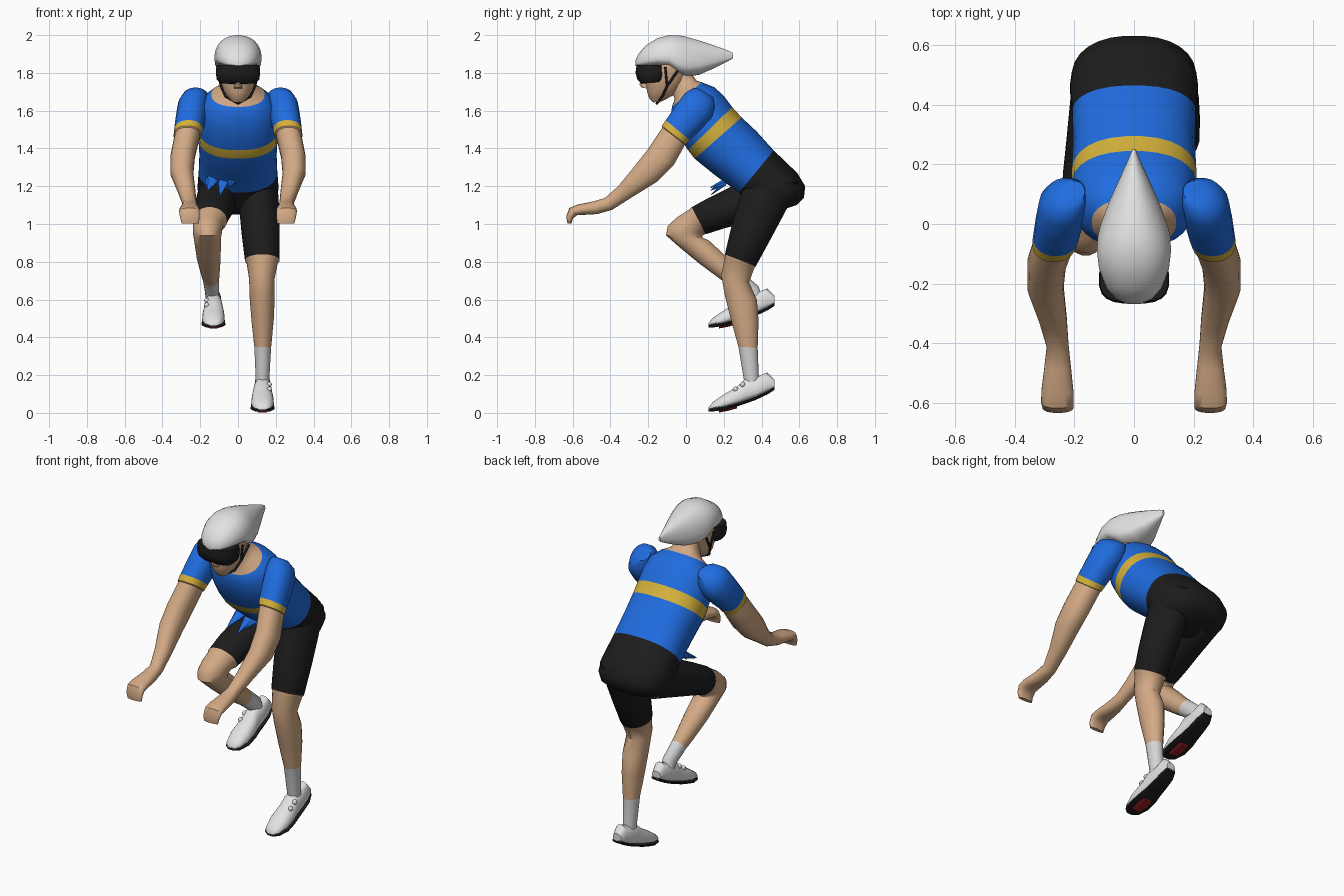
import bpy, bmesh, math


def material(name, r, g, b):
    m = bpy.data.materials.new(name)
    m.diffuse_color = (r, g, b, 1)
    return m


BLUE = material("blue jersey", .014, .15, .74)
YELLOW = material("yellow trim", .66, .44, .045)
BLACK = material("black cloth", .012, .012, .012)
SKIN = material("skin", .65, .40, .235)
WHITE = material("white shell", .76, .76, .76)
SOCK = material("sock grey", .66, .66, .67)
RED = material("red cleat", .3, .012, .016)


def finish(ob, angle=42):
    bpy.ops.object.select_all(action='DESELECT')
    ob.select_set(True)
    bpy.context.view_layer.objects.active = ob
    bpy.ops.object.shade_smooth_by_angle(angle=math.radians(angle))
    return ob


def loft(name, parts, n=20, mid=.5, power=1.0, side=1, dz=0, angle=42):
    """parts: (material, sections); section = x, half width, y1, z1, y2, z2.
    Each ring is an oval whose depth runs from point 1 to point 2."""
    bm = bmesh.new()
    mats = [p[0] for p in parts]
    rings, slots = [], []
    for k, (_, sections) in enumerate(parts):
        for x, w, y1, z1, y2, z2 in sections:
            ring = []
            for i in range(n):
                a = 2 * math.pi * (i + .5) / n
                c, s = math.cos(a), math.sin(a)
                c = math.copysign(abs(c) ** power, c)
                s = math.copysign(abs(s) ** power, s)
                t = mid + c * (mid if c < 0 else 1 - mid)
                ring.append(bm.verts.new((side * (x + s * w), y1 + (y2 - y1) * t,
                                          z1 + (z2 - z1) * t + dz)))
            rings.append(ring)
            slots.append(k)
    # a segment takes the colour of the ring that ends it
    for j in range(len(rings) - 1):
        for i in range(n):
            f = bm.faces.new((rings[j][i], rings[j][(i + 1) % n],
                              rings[j + 1][(i + 1) % n], rings[j + 1][i]))
            f.material_index = slots[j + 1]
    bm.faces.new(rings[0]).material_index = slots[0]
    bm.faces.new(rings[-1]).material_index = slots[-1]
    bmesh.ops.recalc_face_normals(bm, faces=bm.faces)
    me = bpy.data.meshes.new(name)
    bm.to_mesh(me)
    bm.free()
    for m in mats:
        me.materials.append(m)
    ob = bpy.data.objects.new(name, me)
    bpy.context.collection.objects.link(ob)
    return finish(ob, angle)


def tube(name, points, radius, mat):
    cu = bpy.data.curves.new(name, 'CURVE')
    cu.dimensions = '3D'
    cu.bevel_depth = radius
    cu.bevel_resolution = 1
    sp = cu.splines.new('POLY')
    sp.points.add(len(points) - 1)
    for p, co in zip(sp.points, points):
        p.co = (*co, 1)
    cu.materials.append(mat)
    bpy.context.collection.objects.link(bpy.data.objects.new(name, cu))


# Torso: pelvis, jersey with chest band, neckline
loft("torso", [
    (BLACK, [(0, .12, .43, 1.05, .585, 1.10), (0, .185, .38, 1.06, .625, 1.14),
             (0, .21, .345, 1.09, .632, 1.20), (0, .215, .32, 1.12, .59, 1.27),
             (0, .208, .28, 1.165, .465, 1.39)]),
    (BLUE, [(0, .205, .15, 1.26, .375, 1.49), (0, .21, .045, 1.345, .295, 1.565)]),
    (YELLOW, [(0, .211, .01, 1.39, .245, 1.62)]),
    (BLUE, [(0, .207, -.04, 1.47, .20, 1.68), (0, .19, -.08, 1.57, .15, 1.725),
            (0, .142, -.075, 1.62, .085, 1.75)]),
    (SKIN, [(0, .095, -.06, 1.66, .055, 1.76), (0, .066, -.075, 1.70, .035, 1.79),
            (0, .065, -.10, 1.75, .02, 1.83)])], n=28, power=.88)

# Jersey points hanging over the raised thigh
for x, w, tip in ((-.14, .035, 1.175), (-.075, .03, 1.15), (-.03, .025, 1.19)):
    loft("jersey_point", [(BLUE, [(x, w, .21, 1.20, .23, 1.26),
                                  (x - .02, .003, .13, tip, .135, tip + .01)])], n=6)

# Extended leg
loft("extended_leg", [
    (BLACK, [(.11, .10, .31, 1.22, .60, 1.22), (.112, .107, .267, 1.09, .535, 1.08),
             (.12, .102, .235, .97, .455, .93), (.128, .092, .205, .84, .37, .775)]),
    (SKIN, [(.128, .083, .205, .825, .362, .765), (.126, .068, .185, .73, .335, .69),
            (.128, .067, .205, .62, .376, .60), (.13, .06, .235, .50, .385, .49),
            (.131, .045, .277, .35, .38, .345)]),
    (SOCK, [(.13, .038, .30, .21, .385, .21), (.13, .036, .31, .15, .39, .16)])])

# Raised leg
loft("raised_leg", [
    (BLACK, [(-.11, .10, .42, 1.28, .50, 1.06), (-.12, .107, .24, 1.20, .33, 1.01),
             (-.14, .10, .12, 1.14, .20, .975), (-.15, .092, .03, 1.09, .105, .945)]),
    (SKIN, [(-.153, .084, .02, 1.08, .10, .945), (-.16, .08, -.05, 1.035, .09, .94),
            (-.162, .078, -.098, .99, .087, .932), (-.162, .074, -.107, .94, .092, .925),
            (-.16, .07, -.03, .872, .12, .915), (-.155, .064, .07, .79, .185, .855),
            (-.147, .05, .185, .705, .265, .775), (-.143, .043, .235, .672, .305, .74)]),
    (SOCK, [(-.137, .038, .315, .61, .385, .67), (-.135, .036, .345, .575, .40, .62)])])

# Shoes with sole, cleat and closures
PROFILE = [(.12, .018, .03, .022), (.14, .018, .056, .045), (.20, .026, .098, .06),
           (.27, .045, .14, .057), (.315, .06, .185, .05), (.37, .08, .19, .046),
           (.43, .108, .215, .042), (.468, .132, .175, .028)]
for label, side, dz in (("extended", 1, 0), ("raised", -1, .445)):
    loft(label + "_shoe", [(WHITE, [(.13, w, y, a, y, b) for y, a, b, w in PROFILE])],
         mid=.28, power=.85, side=side, dz=dz)
    loft(label + "_sole", [(BLACK, [(.13, w * 1.06, y, a - .011, y, a + .006)
                                    for y, a, b, w in PROFILE])],
         power=.5, side=side, dz=dz)
    loft(label + "_cleat", [(RED, [(.13, .028, .175, .002, .175, .02),
                                   (.13, .034, .22, .010, .22, .03),
                                   (.13, .028, .27, .024, .27, .04)])],
         n=12, power=.5, side=side, dz=dz)
    for y, z in ((.262, .125), (.30, .15)):
        bpy.ops.mesh.primitive_uv_sphere_add(segments=10, ring_count=6, radius=.014,
                                             location=(side * .166, y, z + dz))
        ob = bpy.context.object
        ob.name = label + "_shoe_closure"
        ob.data.materials.append(WHITE)
        finish(ob)

# Arms with sleeves and hands
for label, side in (("left", 1), ("right", -1)):
    loft(label + "_arm", [
        (BLUE, [(.205, .04, .075, 1.715, .145, 1.67), (.225, .068, .04, 1.722, .155, 1.62),
                (.238, .08, -.005, 1.695, .14, 1.565), (.25, .08, -.06, 1.62, .08, 1.50),
                (.262, .076, -.108, 1.55, .02, 1.445)]),
        (YELLOW, [(.268, .073, -.128, 1.52, .0, 1.42)]),
        (SKIN, [(.269, .067, -.126, 1.512, -.004, 1.42), (.293, .065, -.20, 1.40, -.065, 1.31),
                (.297, .061, -.27, 1.31, -.15, 1.225), (.272, .047, -.36, 1.20, -.28, 1.145),
                (.256, .037, -.43, 1.138, -.39, 1.075), (.256, .045, -.49, 1.12, -.47, 1.052),
                (.257, .054, -.575, 1.103, -.545, 1.048), (.257, .055, -.618, 1.085, -.575, 1.047),
                (.255, .052, -.634, 1.04, -.598, 1.03), (.253, .046, -.628, 1.003, -.606, 1.003)])],
        side=side, power=.9)

# Head and nose
loft("head", [(SKIN, [(0, .03, -.175, 1.643, -.125, 1.65), (0, .055, -.197, 1.668, -.07, 1.68),
                      (0, .076, -.207, 1.70, -.03, 1.71), (0, .092, -.215, 1.75, .0, 1.75),
                      (0, .102, -.222, 1.81, .02, 1.81), (0, .10, -.2, 1.87, .03, 1.87)])])
loft("nose", [(SKIN, [(0, .022, -.235, 1.722, -.19, 1.715), (0, .018, -.248, 1.738, -.19, 1.74),
                      (0, .01, -.23, 1.79, -.19, 1.79)])], n=10)

# Wrap-around eyewear
loft("eyewear", [(BLACK, [(0, .098, -.235, 1.742, -.12, 1.755), (0, .114, -.258, 1.765, -.11, 1.77),
                          (0, .118, -.268, 1.80, -.105, 1.80), (0, .115, -.262, 1.842, -.11, 1.842)])],
     power=.7)

# Long-tailed helmet
loft("helmet", [(WHITE, [(0, w, y, a, y, b) for y, a, b, w in (
    (-.268, 1.838, 1.865, .022), (-.252, 1.832, 1.90, .06), (-.215, 1.83, 1.945, .093),
    (-.15, 1.83, 1.985, .118), (-.09, 1.825, 2.0, .125), (-.04, 1.79, 2.0, .122),
    (.0, 1.778, 1.992, .112), (.07, 1.79, 1.972, .086), (.15, 1.825, 1.945, .05),
    (.22, 1.86, 1.92, .018), (.25, 1.878, 1.905, .006))])], n=28, mid=.3, power=.92)

# Helmet straps
for s in (1, -1):
    tube("front_strap", [(s * .108, -.11, 1.83), (s * .09, -.10, 1.73),
                         (s * .066, -.125, 1.675), (0, -.155, 1.638)], .007, BLACK)
    tube("rear_strap", [(s * .106, -.045, 1.81), (s * .09, -.10, 1.73)], .007, BLACK)
